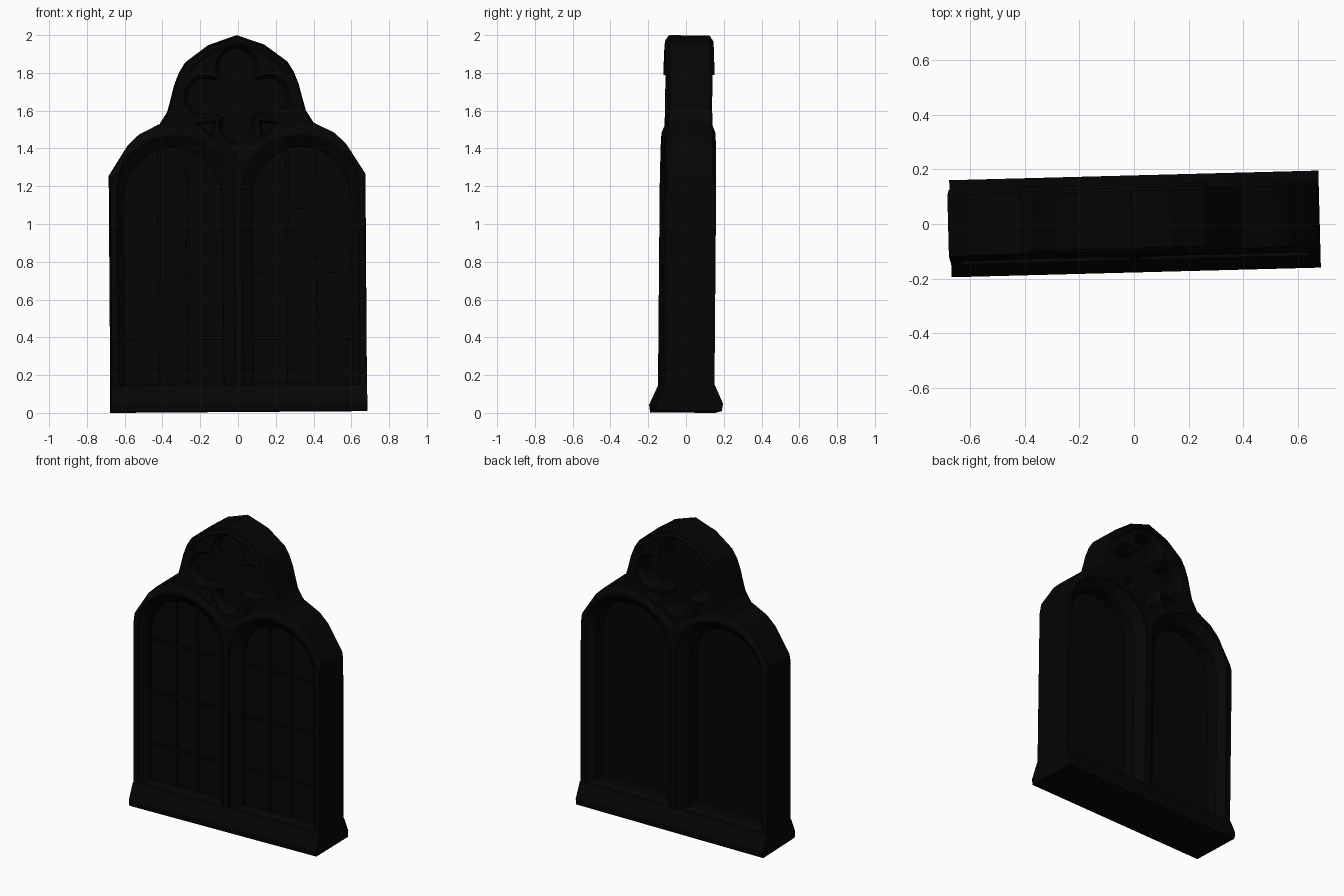
import bpy, bmesh
from math import radians, sin, cos, pi
from mathutils import Matrix

cube = bpy.data.objects.get("Cube")
if cube:
    bpy.data.objects.remove(cube)

stone = bpy.data.materials.new("black_stone")
stone.use_nodes = True
COLOUR = (0.0015, 0.0015, 0.0015, 1)
stone.diffuse_color = COLOUR
stone.node_tree.nodes["Principled BSDF"].inputs["Base Color"].default_value = COLOUR

# The whole piece leans very slightly
LEAN = (Matrix.Translation((0.004, 0, 0.006)) @ Matrix.Rotation(radians(1.5), 4, 'Z')
        @ Matrix.Rotation(radians(-0.4), 4, 'Y') @ Matrix.Rotation(radians(-0.5), 4, 'X'))


def loft(bm, rings):
    """Closed solid through outlines (points in x, z) at successive y."""
    loops = [[bm.verts.new((x, y, z)) for x, z in pts] for pts, y in rings]
    n = len(loops[0])
    faces = [bm.faces.new(loops[0]), bm.faces.new(loops[-1][::-1])]
    for a, b in zip(loops, loops[1:]):
        for i in range(n):
            j = (i + 1) % n
            faces.append(bm.faces.new((a[i], b[i], b[j], a[j])))
    bmesh.ops.recalc_face_normals(bm, faces=faces)


def make(name, bm):
    mesh = bpy.data.meshes.new(name)
    bm.to_mesh(mesh)
    bm.free()
    mesh.materials.append(stone)
    ob = bpy.data.objects.new(name, mesh)
    bpy.context.collection.objects.link(ob)
    return ob


def plate(name, outer, depth, inner, crest):
    """Plate whose rim is chamfered from the outer to the inner outline."""
    bm = bmesh.new()
    loft(bm, [(inner, -crest), (outer, -depth), (outer, depth), (inner, crest)])
    return make(name, bm)


def mirrored(half):
    """Full outline from its right half."""
    return half + [(-x, z) for x, z in reversed(half) if x > 1e-6]


def arch(side, x0, x1, bottom, spring, rise, steps=12):
    mid, r = (x0 + x1) / 2, (x1 - x0) / 2
    pts = [(x0, bottom), (x1, bottom)]
    pts += [(mid + r * cos(pi * i / steps), spring + rise * sin(pi * i / steps))
            for i in range(steps + 1)]
    return [(side * x, z) for x, z in pts]


def foil(grow):
    """Four-lobed tracery outline with pointed cusps."""
    pts = []
    for k in range(4):
        a = k * pi / 2
        r = (0.1 if k == 3 else 0.115) - grow
        cx, cz = 0.167 * cos(a), 1.67 + 0.155 * sin(a)
        for i in range(-5, 6):
            t = a + radians(24 * i)
            pts.append((cx + r * cos(t), cz + r * sin(t)))
    return pts


def shrink(pts, f):
    cx = sum(p[0] for p in pts) / len(pts)
    cz = sum(p[1] for p in pts) / len(pts)
    return [(cx + (x - cx) * f, cz + (z - cz) * f) for x, z in pts]


# Body: two shoulders and a valley, with hoods sloping back to the tracery
shoulder = [(0.677, 0.02), (0.677, 1.255), (0.575, 1.415), (0.515, 1.472), (0.41, 1.525),
            (0.33, 1.53), (0.22, 1.5), (0.1, 1.43), (0, 1.36)]
hood = [(0.674, 0.02), (0.672, 1.2), (0.575, 1.375), (0.515, 1.43), (0.41, 1.475),
        (0.33, 1.482), (0.22, 1.46), (0.105, 1.4), (0, 1.32)]
body = plate("window_frame", mirrored(shoulder), 0.112, mirrored(hood), 0.132)

# Tracery head above the arches
head = [(0, 1.2), (0.4, 1.3), (0.41, 1.52), (0.365, 1.59), (0.343, 1.67),
        (0.328, 1.73), (0.302, 1.797), (0.268, 1.852), (0.145, 1.943), (0, 1.993)]
tracery = plate("tracery_head", mirrored(head), 0.105, shrink(mirrored(head), 0.975), 0.116)

# Raised band around the crown, chamfered towards its rim
arc = [(0.302, 1.797), (0.268, 1.852), (0.145, 1.943), (0, 1.993)]
arc += [(-x, z) for x, z in arc[-2::-1]]


def scaled(f):
    return [(x * f, 1.7 + (z - 1.7) * f) for x, z in arc]


crown = plate("crown_band", arc + scaled(0.84)[::-1], 0.104,
              scaled(0.9) + scaled(0.86)[::-1], 0.128)

# Recess cutter: splayed arches, tracery lobes and spandrels; deeper at the back
bm = bmesh.new()
for face, floor in ((-1, 0.045), (1, -0.005)):
    for side in (-1, 1):
        outer = arch(side, 0.02, 0.64, 0.125, 1.19, 0.27)
        inner = arch(side, 0.08, 0.6, 0.15, 1.13, 0.27)
        loft(bm, [(outer, face * 0.2), (outer, face * 0.125),
                  (inner, face * 0.08), (inner, face * floor)])
        tri = [(side * x, z) for x, z in ((0.116, 1.542), (0.225, 1.53), (0.125, 1.447))]
        loft(bm, [(tri, face * 0.2), (tri, face * 0.11), (shrink(tri, 0.65), face * 0.055)])
    loft(bm, [(foil(0), face * 0.2), (foil(0), face * 0.113),
              (foil(0.02), face * 0.08), (foil(0.02), face * floor)])
cutter = make("recess_cutter", bm)
cutter.hide_render = True

for ob in (body, tracery):
    mod = ob.modifiers.new("recesses", 'BOOLEAN')
    mod.operation, mod.solver, mod.object = 'DIFFERENCE', 'EXACT', cutter
bpy.context.view_layer.update()
graph = bpy.context.evaluated_depsgraph_get()
results = [(ob, bpy.data.meshes.new_from_object(ob.evaluated_get(graph)))
           for ob in (body, tracery)]
for ob, mesh in results:
    ob.modifiers.clear()
    ob.data = mesh
bpy.data.objects.remove(cutter)

# Sloped plinth, its side profile swept across the width
bm = bmesh.new()
profile = [(-0.172, 0), (-0.178, 0.04), (-0.133, 0.14), (0.133, 0.14), (0.178, 0.04), (0.172, 0)]
loft(bm, [(profile, -0.677), (profile, 0.677)])
bmesh.ops.rotate(bm, verts=bm.verts, matrix=Matrix.Rotation(pi / 2, 3, 'Z'))
plinth = make("plinth", bm)

# Glazing bars on the front
bm = bmesh.new()


def bar(x0, x1, z0, z1):
    loft(bm, [([(x0, z0), (x1, z0), (x1, z1), (x0, z1)], y) for y in (-0.06, -0.04)])


W = 0.008
for side in (-1, 1):
    for x in (0.265, 0.415):
        bar(side * x - W, side * x + W, 0.14, 1.38)
    for z in (0.39, 0.74, 1.08):
        lo, hi = sorted((side * 0.07, side * 0.61))
        bar(lo, hi, z - W, z + W)
bars = make("glazing_bars", bm)

for ob in (body, tracery, crown, plinth, bars):
    ob.data.transform(LEAN)
    ob.data.update()
